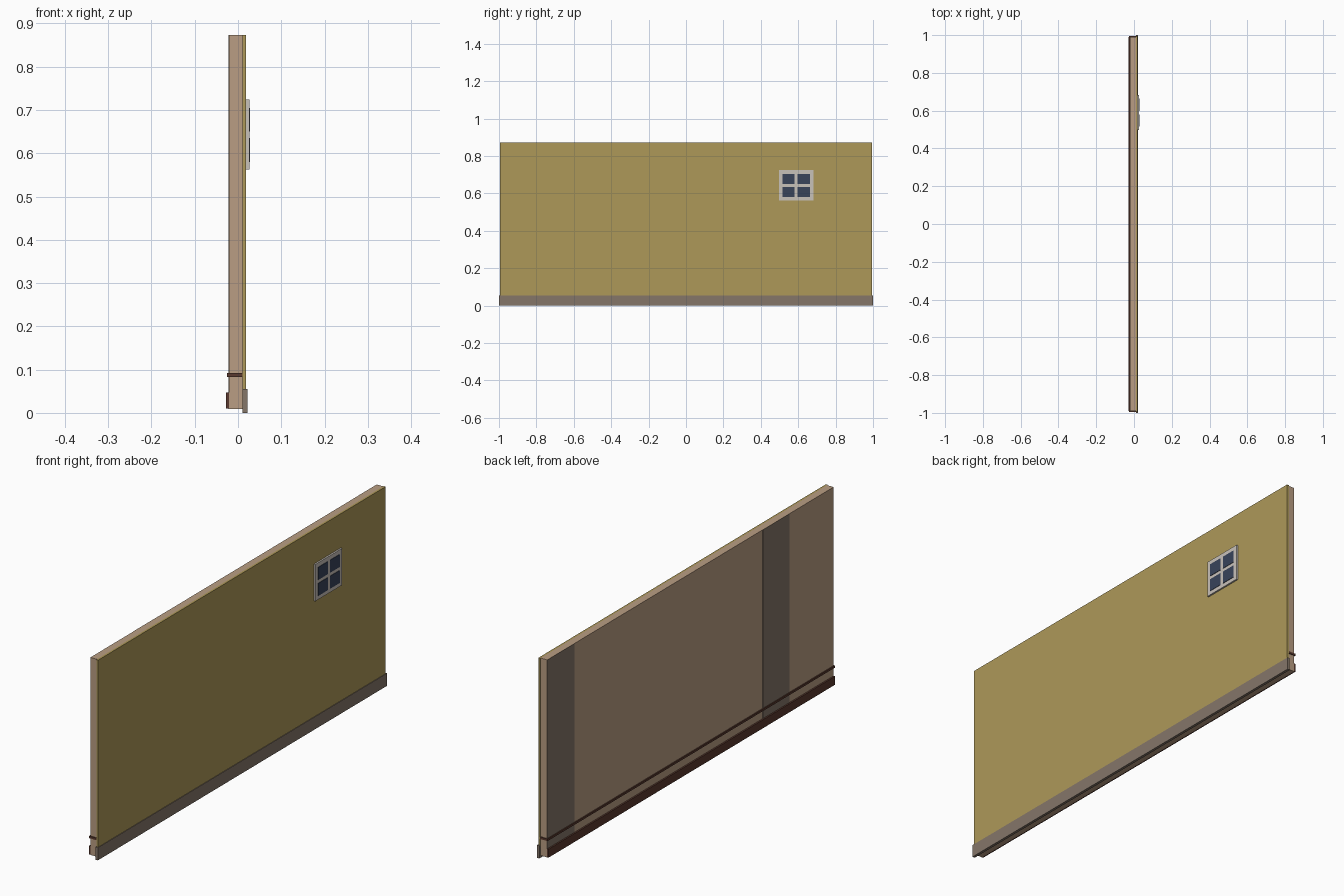
import bpy
import bmesh

if "Cube" in bpy.data.objects:
    bpy.data.objects.remove(bpy.data.objects["Cube"])


def srgb(hex_code):
    vals = [int(hex_code[i:i + 2], 16) / 255 for i in (0, 2, 4)]
    lin = [v / 12.92 if v <= 0.04045 else ((v + 0.055) / 1.055) ** 2.4 for v in vals]
    return (*lin, 1.0)


def material(name, hex_code):
    m = bpy.data.materials.new(name)
    m.diffuse_color = srgb(hex_code)
    m.use_nodes = True
    m.node_tree.nodes["Principled BSDF"].inputs["Base Color"].default_value = m.diffuse_color
    return m


YELLOW = material("ochre_plaster", "AE9959")
TAN = material("tan_plaster", "BA9E83")
GREY = material("grey_brown_stone", "857669")
WOOD = material("dark_wood", "5A392E")
FRAME = material("pale_frame", "C9C2BA")
GLASS = material("blue_glass", "38435A")


def box(name, x, y, z, mat):
    """Axis-aligned box from (min, max) pairs."""
    bm = bmesh.new()
    bmesh.ops.create_cube(bm, size=1)
    for v in bm.verts:
        v.co = [r[0] if c < 0 else r[1] for c, r in zip(v.co, (x, y, z))]
    mesh = bpy.data.meshes.new(name)
    bm.to_mesh(mesh)
    bm.free()
    mesh.materials.append(mat)
    obj = bpy.data.objects.new(name, mesh)
    bpy.context.collection.objects.link(obj)
    return obj


# Wall layers
box("inner_wall", (-0.021, 0.010), (-0.99, 0.99), (0.009, 0.873), TAN)
box("outer_wall", (0.010, 0.019), (-0.994, 0.994), (0.009, 0.873), YELLOW)

# Outside plinth, inside skirting board and rail
box("outer_plinth", (0.010, 0.0215), (-1.0, 1.0), (0.0, 0.055), GREY)
box("inner_skirting", (-0.028, -0.021), (-0.99, 0.99), (0.010, 0.047), WOOD)
box("inner_rail", (-0.0255, 0.010), (-0.994, 0.994), (0.083, 0.092), WOOD)

# Grey vertical bands on the inside face
for i, span in enumerate(((0.802, 0.99), (-0.685, -0.50))):
    box(f"inner_band_{i + 1}", (-0.0215, -0.0205), span, (0.009, 0.873), GREY)

# Window: frame plate with four panes
box("window_frame", (0.019, 0.0262), (0.497, 0.682), (0.563, 0.724), FRAME)
for i, y in enumerate(((0.516, 0.581), (0.597, 0.664))):
    for j, z in enumerate(((0.580, 0.635), (0.650, 0.705))):
        box(f"window_pane_{i * 2 + j + 1}", (0.0255, 0.028), y, z, GLASS)
